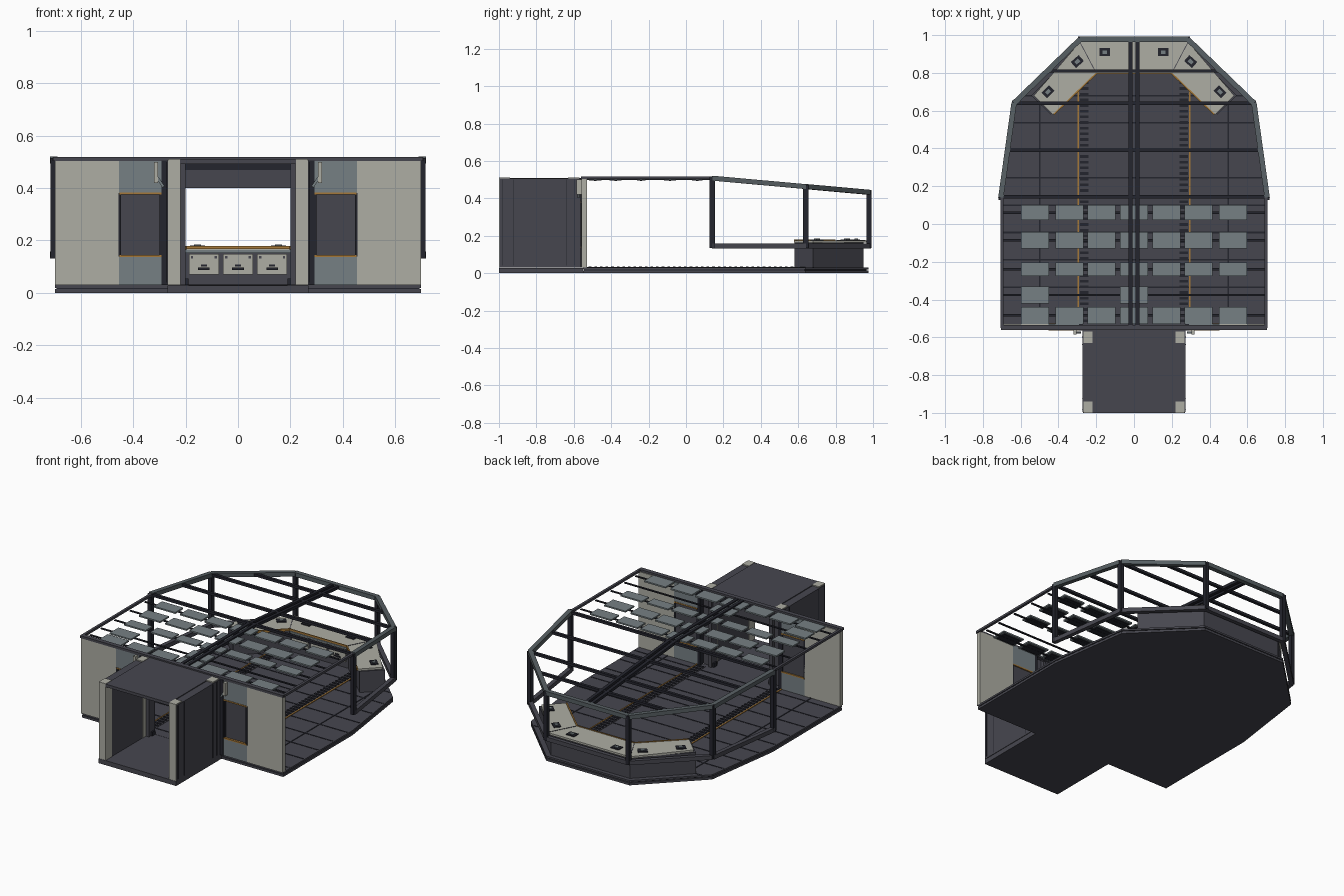
import bpy, bmesh
from mathutils import Vector

cube = bpy.data.objects.get("Cube")
if cube:
    bpy.data.objects.remove(cube, do_unlink=True)


def material(name, r, g, b):
    m = bpy.data.materials.new(name)
    m.use_nodes = True
    m.diffuse_color = (r, g, b, 1)
    m.node_tree.nodes["Principled BSDF"].inputs["Base Color"].default_value = (r, g, b, 1)
    return m


DARK = material("dark grey", .062, .062, .078)
NAVY = material("near black", .017, .018, .026)
PALE = material("pale grey", .42, .42, .37)
BLUE = material("blue grey", .18, .215, .23)
SLATE = material("slate grey", .095, .115, .125)
ORANGE = material("orange trim", .38, .19, .04)


def finish(name, bm, mat):
    bmesh.ops.recalc_face_normals(bm, faces=bm.faces)
    mesh = bpy.data.meshes.new(name)
    bm.to_mesh(mesh)
    bm.free()
    mesh.materials.append(mat)
    ob = bpy.data.objects.new(name, mesh)
    bpy.context.collection.objects.link(ob)
    return ob


def box(name, x, y, z, mat):
    """Box from (low, high) pairs."""
    bm = bmesh.new()
    bmesh.ops.create_cube(bm, size=1)
    for v in bm.verts:
        v.co = Vector([(r[0] + r[1]) / 2 + c * abs(r[1] - r[0]) for r, c in zip((x, y, z), v.co)])
    return finish(name, bm, mat)


def prism(name, points, z, mat):
    """Flat outline raised between two heights."""
    bm = bmesh.new()
    face = bm.faces.new([bm.verts.new((px, py, z[0])) for px, py in points])
    top = bmesh.ops.extrude_face_region(bm, geom=[face])["geom"]
    for v in top:
        if isinstance(v, bmesh.types.BMVert):
            v.co.z = z[1]
    return finish(name, bm, mat)


def beam(name, a, b, width, height, mat):
    """Rectangular bar between two points."""
    a, b = Vector(a), Vector(b)
    bm = bmesh.new()
    bmesh.ops.create_cube(bm, size=1)
    for v in bm.verts:
        v.co = Vector((v.co.x * width, v.co.y * (b - a).length, v.co.z * height))
    ob = finish(name, bm, mat)
    ob.location = (a + b) / 2
    ob.rotation_mode = 'QUATERNION'
    ob.rotation_quaternion = (b - a).to_track_quat('Y', 'Z')
    return ob


def span(s, lo, hi):
    return sorted((s * lo, s * hi))


def half_width(y):
    return .70 if y < .14 else .70 - (y - .14) * .14 if y < .64 else .63 - (y - .64)


def roof(y):
    return .508 if y < .14 else .508 - (y - .14) * .09


# Floor: two stacked decks and the corridor deck
side = [(.70, -.55), (.70, .14), (.63, .64), (.29, .975)]
outline = side + [(-x, y) for x, y in reversed(side)]
prism("floor_base", outline, (0, .014), DARK)
prism("floor_gap", [(x * .99, y * .99) for x, y in outline], (.014, .019), NAVY)
prism("floor_deck", outline, (.019, .03), DARK)
box("corridor_floor", (-.27, .27), (-1, -.55), (0, .029), DARK)

# Floor seams and grated gutters
for i in range(9):
    y = -.48 + i * .145
    w = half_width(y) - .01
    box("floor_seam", (-w, w), (y - .004, y + .004), (.03, .032), NAVY)
for s in (-1, 1):
    box("floor_seam_long", span(s, .495, .503), (-.53, .66), (.03, .032), NAVY)
    box("gutter", span(s, .235, .295), (-.53, .78), (.03, .032), DARK)
    box("gutter_trim", span(s, .29, .298), (-.53, .76), (.03, .034), ORANGE)
    for i in range(44):
        y = -.52 + i * .03
        box("gutter_slat", span(s, .24, .285), (y, y + .014), (.032, .036), NAVY)

# Corridor
box("corridor_roof", (-.222, .222), (-1, -.55), (.492, .51), DARK)
box("door_header", (-.20, .20), (-.575, -.555), (.40, .475), DARK)
box("header_lip", (-.20, .20), (-.58, -.55), (.47, .492), NAVY)
for s in (-1, 1):
    box("corridor_wall", span(s, .222, .272), (-.995, -.56), (.03, .505), DARK)
    box("door_jamb", span(s, .20, .222), (-.60, -.54), (.03, .492), DARK)
    box("door_foot", span(s, .19, .20), (-.58, -.55), (.03, .055), NAVY)
    for y in (-1, -.63):
        box("corridor_post", span(s, .22, .268), (y, y + .06), (.03, .512), PALE)
    for y in (-.985, -.925, -.64, -.60):
        box("wall_seam", span(s, .272, .274), (y, y + .004), (.04, .50), NAVY)

# Entrance wall with recessed screens
for s in (-1, 1):
    box("wall_panel", span(s, .455, .70), (-.56, -.53), (.03, .505), PALE)
    box("wall_blue_lower", span(s, .29, .455), (-.56, -.53), (.03, .138), BLUE)
    box("wall_blue_upper", span(s, .29, .455), (-.56, -.53), (.382, .505), BLUE)
    box("wall_screen", span(s, .29, .455), (-.55, -.535), (.138, .382), DARK)
    box("wall_column", span(s, .272, .292), (-.565, -.53), (.03, .505), NAVY)
    for x in (.29, .447):
        box("screen_edge", span(s, x, x + .01), (-.562, -.53), (.138, .382), NAVY)
    for z in (.136, .376):
        box("screen_trim", span(s, .292, .452), (-.563, -.528), (z, z + .008), ORANGE)
    box("wall_handle", span(s, .305, .32), (-.585, -.56), (.42, .50), PALE)
    beam("handle_brace", (s * .285, -.575, .405), (s * .308, -.575, .44), .01, .01, BLUE)

# Flat roof frame, spine beams and cross beams
box("roof_front_bar", (-.705, .705), (-.562, -.535), (.503, .518), DARK)
for s in (-1, 1):
    beam("roof_side_bar", (s * .70, -.55, .51), (s * .70, .14, .51), .016, .014, DARK)
    beam("spine_rear", (s * .018, -.54, .508), (s * .018, .14, .508), .02, .018, NAVY)
    beam("spine_front", (s * .018, .14, .508), (s * .018, .975, roof(.975)), .02, .018, NAVY)
for y in (.145, .39, .64, .81):
    w = half_width(y)
    beam("cross_beam", (-w, y, roof(y)), (w, y, roof(y)), .018, .016, NAVY)

# Ceiling tiles
columns = (-.525, -.342, -.172, 0, .172, .342, .525)
rows = ((.02, .10), (-.13, -.042), (-.275, -.205), (-.42, -.332), (-.53, -.44))
for r, (y0, y1) in enumerate(rows):
    mid = (y0 + y1) / 2
    box("tile_rail", (-.69, .69), (mid - .006, mid + .006), (.494, .50), NAVY)
    for c, x in enumerate(columns):
        if r != 3 or c in (0, 3):
            box("ceiling_tile", (x - .074, x + .074), (y0, y1), (.50, .509), BLUE)
            box("tile_underside", (x - .06, x + .06), (y0 + .012, y1 - .012), (.495, .50), NAVY)

# Window frame: sloped top rail, sill rail and posts
for s in (-1, 1):
    ring = [(s * .705, .14), (s * .635, .64), (s * .285, .978)]
    for (ax, ay), (bx, by) in zip(ring, ring[1:]):
        beam("window_top_rail", (ax, ay, roof(ay)), (bx, by, roof(by)), .028, .026, SLATE)
        beam("window_sill", (ax, ay, .145), (bx, by, .145), .026, .026, DARK)
    for x, y in ring:
        box("window_post", (x - .012, x + .012), (y - .014, y + .014), (.135, roof(y) + .008), NAVY)
box("front_top_rail", (-.285, .285), (.964, .992), (roof(.98) - .013, roof(.98) + .013), SLATE)
box("front_sill", (-.285, .285), (.965, .99), (.132, .158), DARK)

# Console: centre block and angled wings
box("console_body", (-.20, .20), (.81, .95), (.03, .163), DARK)
box("console_top", (-.20, .20), (.80, .965), (.163, .175), PALE)
box("console_trim", (-.20, .20), (.794, .80), (.168, .179), ORANGE)
box("console_lip", (-.20, .20), (.796, .81), (.152, .163), BLUE)
for s in (-1, 1):
    wing = [(s * x, y) for x, y in ((.20, .80), (.20, .965), (.285, .965), (.53, .68), (.43, .58))]
    body = [(s * x, y) for x, y in ((.20, .81), (.20, .95), (.275, .95), (.545, .68), (.44, .58))]
    prism("wing_body", body, (.03, .163), DARK)
    prism("wing_top", wing, (.163, .175), PALE)
    beam("wing_trim", (s * .20, .797, .172), (s * .425, .58, .172), .008, .014, ORANGE)
    beam("wing_seam", (s * .203, .805, .1755), (s * .285, .96, .1755), .004, .003, DARK)
    # Small screens on the console top
    for x, y, dx, dy in ((.155, .91, 1, 0), (.30, .86, .75, -.66), (.455, .70, .7, -.7)):
        d = Vector((s * dx, dy, 0))
        for size, z, mat in ((.028, .178, NAVY), (.013, .182, BLUE)):
            p = Vector((s * x, y, z))
            beam("console_screen", p - d * size, p + d * size, size * 1.5, .006, mat)

# Drawers below the centre console
for x in (-.13, 0, .13):
    box("console_drawer", (x - .057, x + .057), (.80, .812), (.07, .148), PALE)
    box("drawer_handle", (x - .022, x + .022), (.794, .80), (.088, .096), NAVY)
    box("drawer_label", (x - .012, x + .012), (.796, .80), (.10, .108), NAVY)
    for s in (-1, 1):
        px = x + s * .045
        box("drawer_bolt", (px - .004, px + .004), (.796, .80), (.132, .14), DARK)
